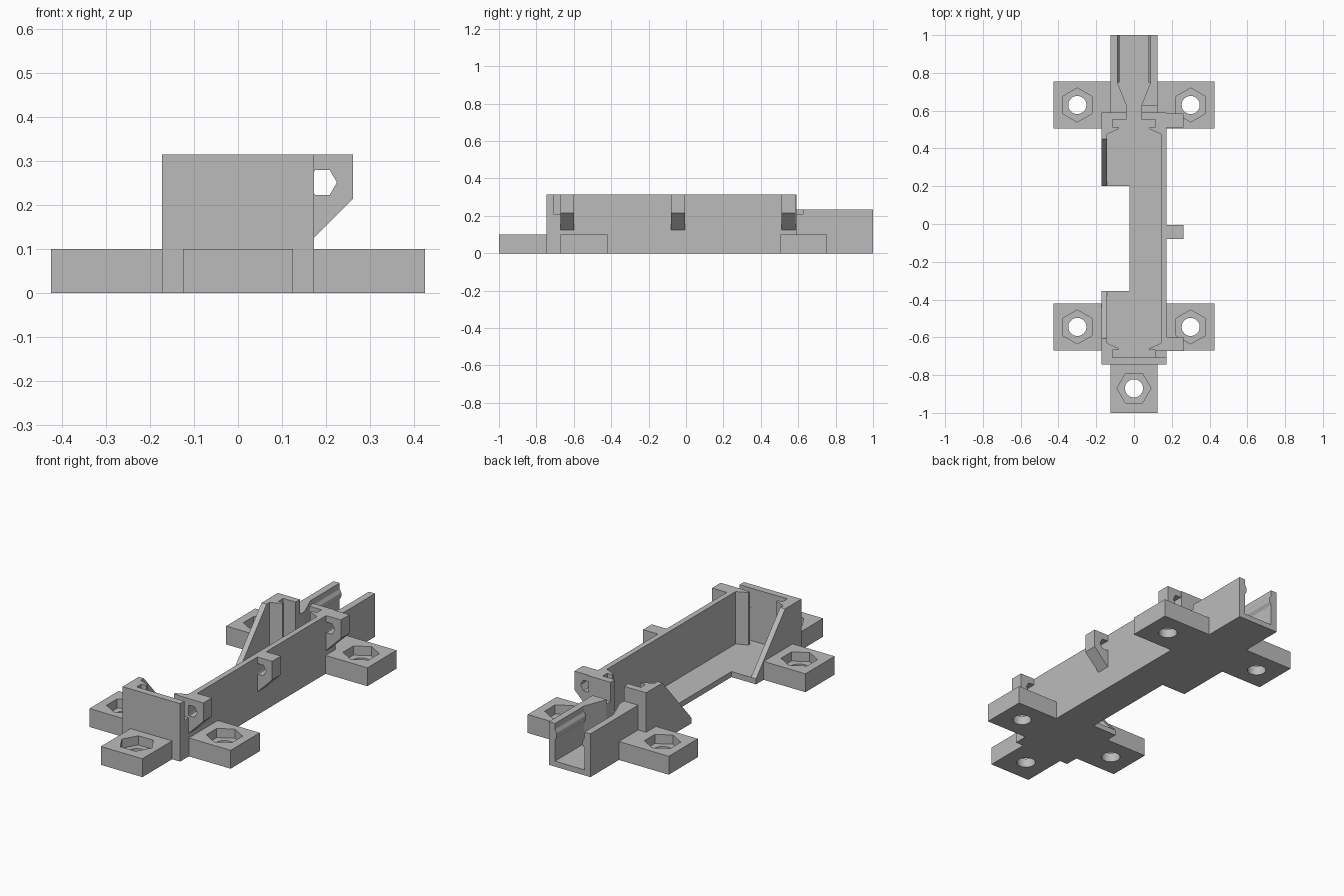
import bpy, bmesh, math
from mathutils import Vector

if "Cube" in bpy.data.objects:
    bpy.data.objects.remove(bpy.data.objects["Cube"], do_unlink=True)

grey = bpy.data.materials.new("plain grey")
grey.use_nodes = True
grey.diffuse_color = (0.5, 0.5, 0.5, 1)
grey.node_tree.nodes["Principled BSDF"].inputs["Base Color"].default_value = grey.diffuse_color


def prism(name, outline, axis, lo, hi):
    """Extrude a 2D outline along an axis; outline is (y,z), (x,z) or (x,y)."""
    def place(p):
        co = list(p)
        co.insert("xyz".index(axis), lo)
        return co
    bm = bmesh.new()
    face = bm.faces.new([bm.verts.new(place(p)) for p in outline])
    top = bmesh.ops.extrude_face_region(bm, geom=[face])["geom"]
    shift = Vector([hi - lo if a == axis else 0 for a in "xyz"])
    bmesh.ops.translate(bm, vec=shift, verts=[v for v in top if isinstance(v, bmesh.types.BMVert)])
    bmesh.ops.recalc_face_normals(bm, faces=bm.faces)
    mesh = bpy.data.meshes.new(name)
    bm.to_mesh(mesh)
    bm.free()
    mesh.materials.append(grey)
    ob = bpy.data.objects.new(name, mesh)
    bpy.context.collection.objects.link(ob)
    return ob


def box(name, x0, x1, y0, y1, z0, z1):
    return prism(name, [(x0, y0), (x1, y0), (x1, y1), (x0, y1)], "z", z0, z1)


def ngon(cx, cy, r, n, turn=0.0):
    return [(cx + r * math.cos(turn + math.tau * i / n),
             cy + r * math.sin(turn + math.tau * i / n)) for i in range(n)]


def cut(ob, *cutters):
    bpy.context.view_layer.objects.active = ob
    for c in cutters:
        c.hide_render = True
        mod = ob.modifiers.new("cut", "BOOLEAN")
        mod.operation, mod.solver, mod.object = "DIFFERENCE", "EXACT", c
        bpy.ops.object.modifier_apply(modifier=mod.name)
        bpy.data.objects.remove(c, do_unlink=True)


W, TOP, FLOOR, OVER = 0.173, 0.315, 0.03, 0.4
FRONT, BACK = -0.745, 0.59
MID = (FRONT + BACK) / 2

# Long tray with contact slots at both ends
tray = box("tray", -W, W, FRONT, BACK, 0, TOP)
half = [(0.143, 0.553), (0.083, 0.58), (0.083, 0.59), (0.115, 0.59), (0.115, 0.63)]
end = half + [(-x, y) for x, y in reversed(half)]
cavity = [(x, MID + y) for x, y in end] + [(-x, MID - y) for x, y in end]
cut(tray,
    prism("cavity", cavity, "z", FLOOR, OVER),
    # sloped side wall and cut-away floor on the right
    prism("side_slopes", [(-0.355, FLOOR), (0.2, FLOOR), (0.45, TOP), (0.45, OVER),
                          (-0.605, OVER), (-0.605, TOP)], "x", -0.2, -0.13),
    box("floor_gap", -0.3, -0.025, -0.355, 0.2, -0.1, OVER),
    # wire passages
    box("front_wire_notch", 0.1, 0.3, -0.708, -0.672, 0.21, OVER),
    box("back_wire_gap", -0.04, 0.04, 0.54, 0.7, FLOOR, OVER))

# Rear channel with a funnel inlet
channel = box("channel", -0.125, 0.125, BACK, 1, 0, 0.235)
side = [(0.04, 0.5), (0.04, 0.63), (0.088, 0.75), (0.088, 1.1)]
cut(channel,
    prism("funnel", side + [(-x, y) for x, y in reversed(side)], "z", FLOOR, OVER),
    box("channel_wire_notch", 0.03, 0.3, 0.5, 0.625, 0.21, OVER))

# Retaining ridges inside the channel
for s, name in ((1, "left"), (-1, "right")):
    prism(name + "_channel_ridge", [(s * x, z) for x, z in
          ((0.092, 0.14), (0.078, 0.165), (0.078, 0.185), (0.092, 0.21))], "y", 0.75, 1)


# Mounting tabs with hexagonal nut pockets
def tab(name, x0, x1, y0, y1, cx, cy, turn):
    ob = box(name, x0, x1, y0, y1, 0, 0.1)
    cut(ob, prism("pocket", ngon(cx, cy, 0.09, 6, turn), "z", 0.05, 0.2),
        prism("hole", ngon(cx, cy, 0.048, 32), "z", -0.1, 0.2))
    bpy.ops.object.select_all(action="DESELECT")
    ob.select_set(True)
    bpy.ops.object.shade_smooth_by_angle(angle=math.radians(30))


for end_name, y0, y1, inner in (("front", -0.67, -0.42, W), ("back", 0.505, 0.755, 0.125)):
    for s, name in ((1, "left"), (-1, "right")):
        x0, x1 = sorted((s * inner, s * 0.425))
        tab(f"{end_name}_{name}_tab", x0, x1, y0, y1, s * 0.3, (y0 + y1) / 2, math.pi / 6)
tab("front_tab", -0.125, 0.125, -1, FRONT, 0, -0.87, 0)

# Cable hooks along the left wall
for name, y0, y1 in (("front", -0.672, -0.598), ("middle", -0.08, -0.005), ("back", 0.51, 0.585)):
    hook = prism(name + "_hook", [(W, 0.125), (0.262, 0.214), (0.262, TOP), (W, TOP)], "y", y0, y1)
    cut(hook, prism("hook_hole", ngon(0.192, 0.251, 0.033, 6), "y", y0 - 0.1, y1 + 0.1))
